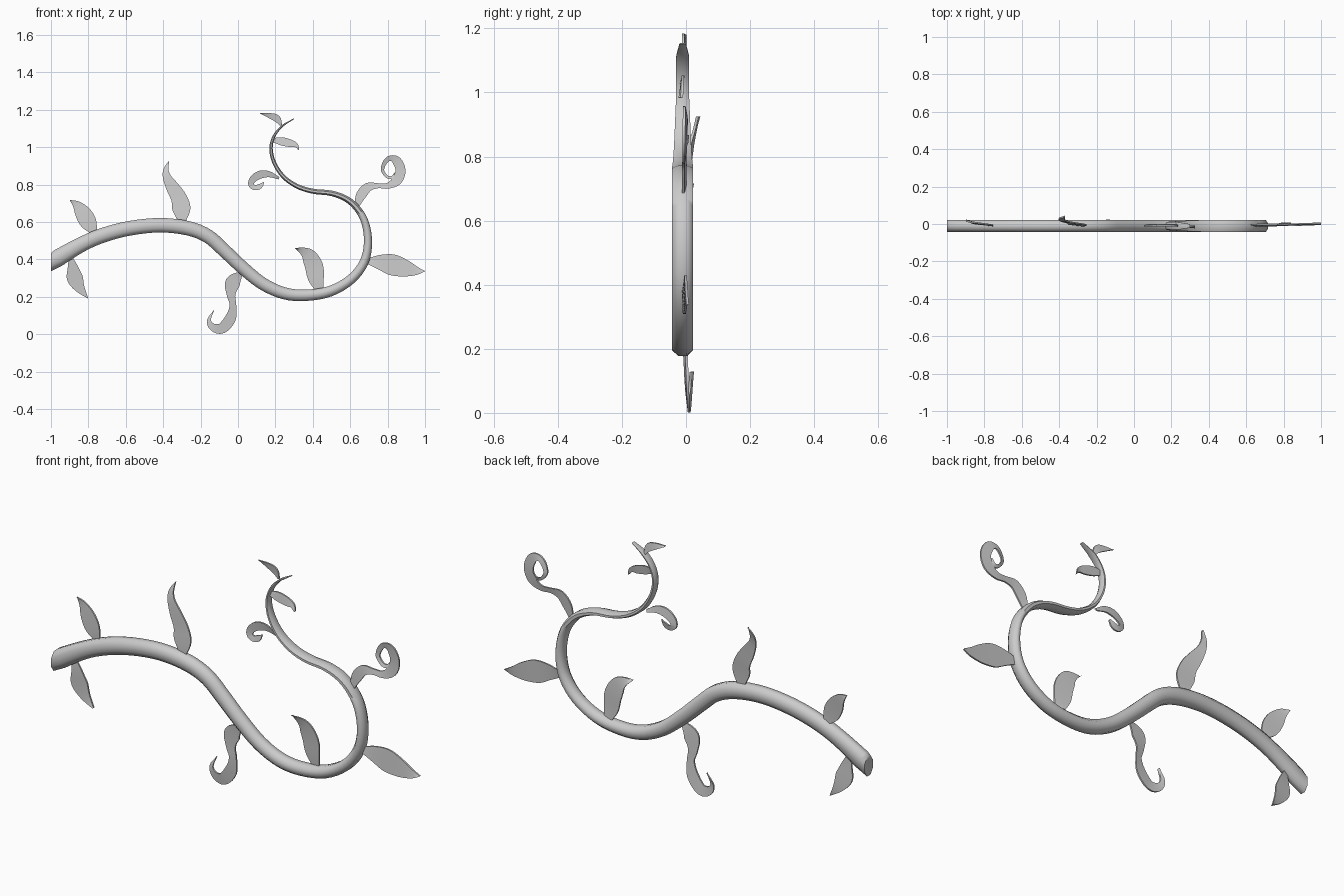
import bpy, bmesh, math
from mathutils import Vector

if "Cube" in bpy.data.objects:
    bpy.data.objects.remove(bpy.data.objects["Cube"])

S = 187.0            # tracing units per model unit
STEP = 4             # subdivisions per path span


def to_model(p):
    return Vector(((p[0] - 238) / S, (335 - p[1]) / S, p[2] / S))


def smooth_path(pts):
    """Catmull-Rom through (x, z, half width); also returns progress and side normal."""
    P = [to_model(p) for p in pts]
    P = [2 * P[0] - P[1]] + P + [2 * P[-1] - P[-2]]
    out = []
    n = len(pts) - 1
    for i in range(n):
        a, b, c, d = P[i:i + 4]
        for k in range(STEP + (i == n - 1)):
            t = k / STEP
            p = 0.5 * (2 * b + (c - a) * t + (2 * a - 5 * b + 4 * c - d) * t * t
                       + (3 * b - a - 3 * c + d) * t ** 3)
            v = (c - a) + 2 * (2 * a - 5 * b + 4 * c - d) * t + 3 * (3 * b - a - 3 * c + d) * t * t
            nrm = Vector((-v.y, v.x)).normalized()
            out.append((p.x, p.y, max(p.z, 0.0008), i + t, nrm))
    return out


def finish(name, bm, angle):
    bmesh.ops.recalc_face_normals(bm, faces=bm.faces[:])
    me = bpy.data.meshes.new(name)
    bm.to_mesh(me)
    bm.free()
    ob = bpy.data.objects.new(name, me)
    bpy.context.collection.objects.link(ob)
    bpy.ops.object.select_all(action='DESELECT')
    ob.select_set(True)
    bpy.context.view_layer.objects.active = ob
    bpy.ops.object.shade_smooth_by_angle(angle=math.radians(angle))
    return ob


def loft(name, rings, angle):
    bm = bmesh.new()
    R = [[bm.verts.new(v) for v in r] for r in rings]
    m = len(R[0])
    for a, b in zip(R, R[1:]):
        for j in range(m):
            bm.faces.new((a[j], a[(j + 1) % m], b[(j + 1) % m], b[j]))
    bm.faces.new(R[0])
    bm.faces.new(R[-1])
    return finish(name, bm, angle)


def ribbon(name, pts, y0=-0.006, y1=-0.006, tilt=0.003, th=0.004):
    """Thin leaf or tendril: flat four-cornered section swept along a path."""
    rings = []
    n = len(pts) - 1
    for x, z, w, s, nr in smooth_path(pts):
        y = y0 + (y1 - y0) * (s / n) ** 1.5
        ring = []
        for side, face in ((-1, -1), (1, -1), (1, 1), (-1, 1)):
            ring.append((x + nr.x * w * side, y + tilt * side + th * face, z + nr.y * w * side))
        rings.append(ring)
    return loft(name, rings, 40)


# main stem: octagonal section, flattening toward the tip
stem = [(51, 263, 9), (80, 246, 7.6), (103, 236, 7.4), (130, 229, 7.3), (160, 226, 7.2),
        (188, 229, 7.2), (208, 237, 7), (224, 251, 6.8), (241, 267, 6.6), (262, 284, 6.3),
        (284, 294, 6), (306, 296, 5.7), (330, 292, 5.3), (351, 280, 4.9), (364, 263, 4.5),
        (368, 243, 4.1), (365, 223, 3.7), (357, 209, 3.3), (346, 199.5, 3), (331, 194, 2.7),
        (313, 192, 2.5), (297, 187, 2.3), (283, 177, 2.1), (274, 163, 1.9), (271, 149, 1.7),
        (274, 137, 1.4), (282, 127, 1), (294, 119.5, 0.4)]
rings = []
for i, (x, z, r, s, nr) in enumerate(smooth_path(stem)):
    if i == 0:
        nr = Vector((0, 1))          # root is cut off upright
    ry = 0.0325 - 0.0125 * min(1, max(0, (s - 20) / 4))
    if s > 26:
        ry *= 1 - 0.5 * (s - 26)
    ring = []
    for k in range(8):
        a = math.radians(22.5 + 45 * k)
        c = math.cos(a) / math.cos(math.pi / 8)
        d = math.sin(a) / math.cos(math.pi / 8)
        ring.append((x + nr.x * r * c, -0.0105 + ry * d, z + nr.y * r * c))
    rings.append(ring)
loft("stem", rings, 60)

# leaves
ribbon("leaf_upper_left", [(95, 234, 2.5), (89, 224, 8), (83, 214, 8), (77, 206, 4.5), (70, 201, .2)], y1=0.018)
ribbon("leaf_lower_left", [(71, 260, 2.5), (73, 269, 5.5), (75, 279, 8), (80, 289, 5), (88, 299, .2)], y1=0.008)
ribbon("leaf_flame", [(182, 222, 4), (181.5, 210, 9), (179, 199, 8), (172.5, 188, 6.5),
                      (167, 178, 4.2), (166, 170, 2.5), (169, 162, .2)], y1=0.038)
ribbon("leaf_right", [(368, 262, 3), (380, 263, 7.5), (392, 265.5, 10.5), (405, 269, 8.5),
                      (416, 271.5, 4.5), (425, 272, .2)], y1=0.002)
ribbon("leaf_inner", [(320, 292, 3.5), (316, 279, 8), (314, 267, 9), (309, 257, 7.5),
                      (303, 252, 4), (295, 249, .2)], y1=-0.012, tilt=0.006)
ribbon("leaf_tip_right", [(273, 141, 2), (281, 142, 4), (290, 144, 3.8), (296, 146, 2.2), (299, 151, .2)],
       y0=-0.012, y1=-0.016)
ribbon("leaf_tip_left", [(281, 126, 1.2), (277, 119.5, 3.5), (270, 116.5, 2.7), (260, 114, .2)])

# curling tendrils
ribbon("tendril_bottom", [(242, 273, 1.5), (233, 283, 7.5), (231, 295, 4.5), (233, 306, 3.3),
                          (230.5, 319, 5.5), (222, 329, 5.3), (213, 328, 3.8), (209, 321, 2),
                          (214, 311, .2)], y1=0.018)
ribbon("tendril_right", [(357, 206, 2.5), (361, 196, 5), (368, 188, 4.5), (378, 186.5, 2.5), (388, 186.5, 3),
                         (397, 181, 5), (400.5, 171, 5), (396.5, 161.5, 4.5), (390, 159, 2.6), (385, 163, 2.2),
                         (382.5, 171, 1.6), (387, 177.5, 1.4), (392, 178, 1.4), (395, 173, .2)], y1=0.002)
ribbon("tendril_left", [(279, 179, 1.2), (269, 175, 3), (260, 175.5, 4), (253, 180, 3.5), (251, 185.5, 2.7),
                        (255, 188.5, 2.5), (260, 187, 2.5), (264, 183, .3)])
